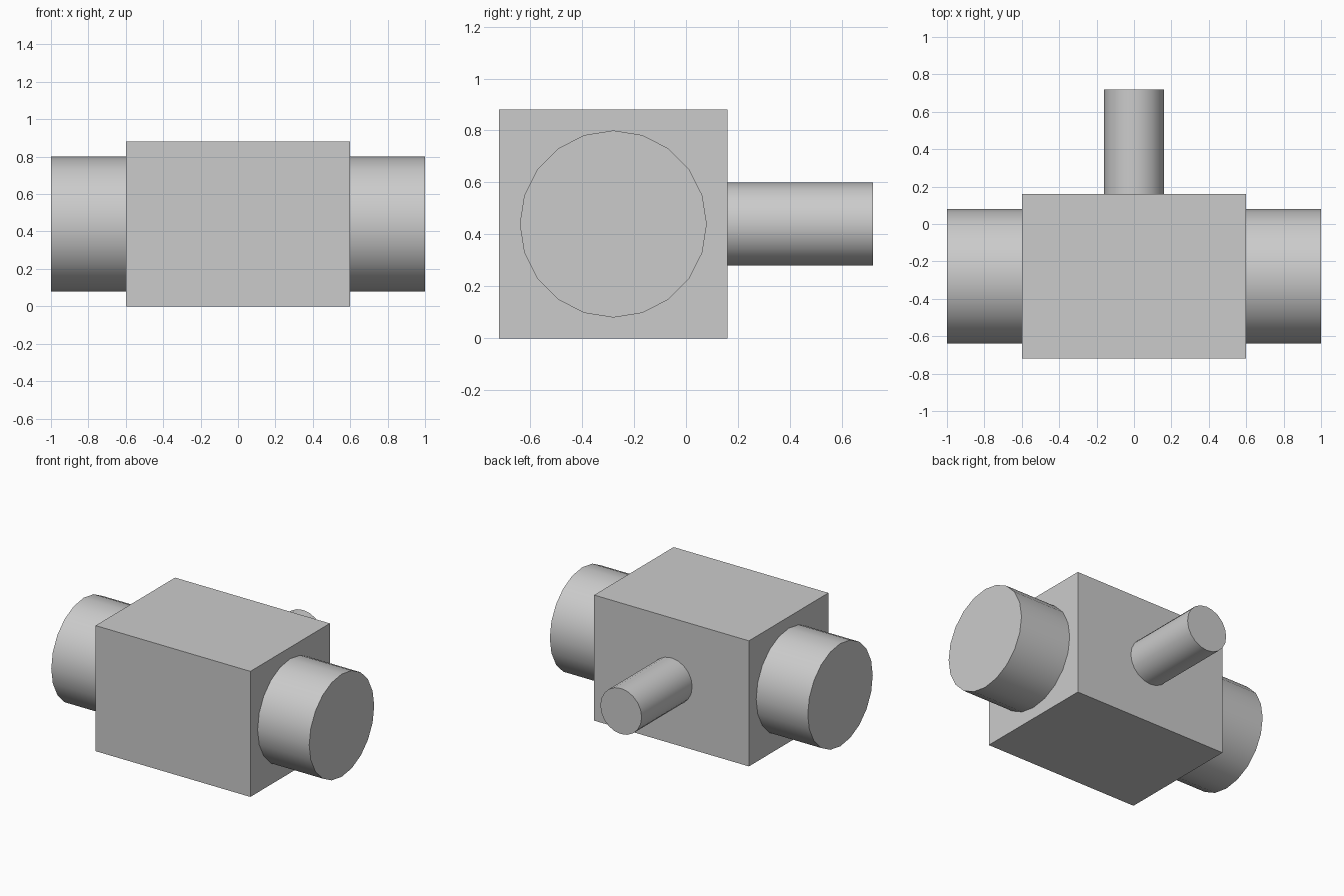
import bpy
from math import pi, radians

cube = bpy.data.objects.get("Cube")
if cube:
    bpy.data.objects.remove(cube, do_unlink=True)

grey = bpy.data.materials.new("light_grey")
grey.use_nodes = True
colour = (0.6, 0.6, 0.6, 1)
grey.diffuse_color = colour
grey.node_tree.nodes["Principled BSDF"].inputs["Base Color"].default_value = colour

CENTRE_Y, CENTRE_Z = -0.28, 0.44


def finish(name):
    obj = bpy.context.object
    obj.name = name
    obj.data.materials.append(grey)
    return obj


def pipe(name, radius, length, location, rotation):
    bpy.ops.mesh.primitive_cylinder_add(vertices=20, radius=radius, depth=length,
                                        location=location, rotation=rotation)
    finish(name)
    bpy.ops.object.shade_smooth_by_angle(angle=radians(30))


# Central block
bpy.ops.mesh.primitive_cube_add(size=1, location=(0, CENTRE_Y, CENTRE_Z))
block = finish("body_block")
block.scale = (1.2, 0.88, 0.88)

# Wide stubs on both sides
for side, label in ((1, "left"), (-1, "right")):
    pipe(label + "_stub", 0.36, 0.4, (side * 0.8, CENTRE_Y, CENTRE_Z), (0, pi / 2, 0))

# Narrow stem at the back
pipe("back_stem", 0.16, 0.56, (0, 0.44, CENTRE_Z), (pi / 2, 0, 0))
